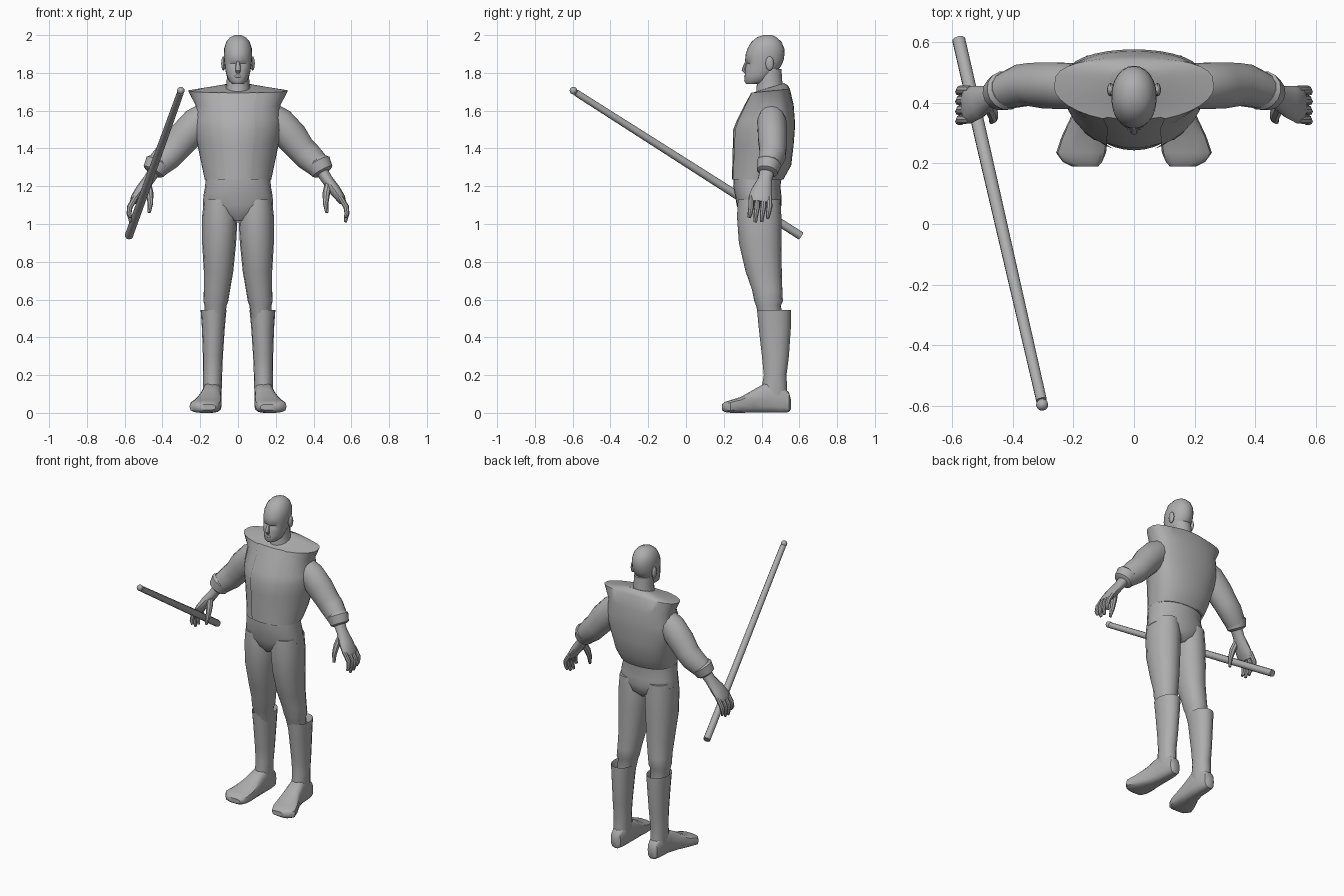
import bpy, bmesh, math
from mathutils import Vector

grey = bpy.data.materials.new("plain grey")
grey.diffuse_color = (0.42, 0.42, 0.42, 1)


def finish(name, bm, mirror=False, angle=40):
    bmesh.ops.recalc_face_normals(bm, faces=bm.faces)
    for f in bm.faces:
        f.smooth = True
    for e in bm.edges:
        if len(e.link_faces) == 2 and e.calc_face_angle() > math.radians(angle):
            e.smooth = False
    me = bpy.data.meshes.new(name)
    bm.to_mesh(me)
    bm.free()
    me.materials.append(grey)
    ob = bpy.data.objects.new(name, me)
    bpy.context.collection.objects.link(ob)
    if mirror:
        m = ob.modifiers.new("mirror", 'MIRROR')
        m.use_mirror_merge = False
    return ob


def loft(name, rings, mirror=False, caps=True, skip=None):
    """Skin a list of rings; skip(ring, segment) leaves a face out."""
    bm = bmesh.new()
    vs = [[bm.verts.new(p) for p in r] for r in rings]
    n = len(rings[0])
    for i in range(len(vs) - 1):
        for k in range(n):
            if skip and skip(i, k):
                continue
            j = (k + 1) % n
            bm.faces.new((vs[i][k], vs[i][j], vs[i + 1][j], vs[i + 1][k]))
    if caps:
        bm.faces.new(vs[0])
        bm.faces.new(vs[-1])
    return finish(name, bm, mirror)


def sp(v, e):
    return math.copysign(abs(v) ** e, v)


def flat_ring(z, x0, x1, yf, yb, ym=None, n=16, fe=1.0, be=1.0, tilt=0.0):
    """Horizontal ring starting at the front; fe / be shape front and back."""
    ym = (yf + yb) / 2 if ym is None else ym
    pts = []
    for k in range(n):
        t = 2 * math.pi * k / n
        s, c = math.sin(t), math.cos(t)
        y = ym - (ym - yf) * c ** fe if c > 0 else ym + (yb - ym) * abs(c) ** be
        pts.append(Vector(((x0 + x1) / 2 + (x1 - x0) / 2 * s, y, z + tilt * (y - 0.45))))
    return pts


def tube(name, stations, mirror=False, n=10, ref=(0, 1, 0)):
    """Loft along a path of (x, y, z, radius across, radius along ref)."""
    ps = [Vector(s[:3]) for s in stations]
    rings = []
    for i, s in enumerate(stations):
        d = (ps[min(i + 1, len(ps) - 1)] - ps[max(i - 1, 0)]).normalized()
        v = Vector(ref)
        v = (v - d * v.dot(d)).normalized()
        u = d.cross(v)
        rings.append([ps[i] + u * s[3] * math.cos(a) + v * s[4] * math.sin(a)
                      for a in (2 * math.pi * k / n for k in range(n))])
    return loft(name, rings, mirror)


def ball(name, loc, scale, mirror=False):
    bm = bmesh.new()
    bmesh.ops.create_uvsphere(bm, u_segments=12, v_segments=8, radius=1)
    for v in bm.verts:
        v.co = Vector([l + s * c for l, s, c in zip(loc, scale, v.co)])
    return finish(name, bm, mirror)


# Vest and tunic: z, half width, front y, widest y, back y, tilt
TORSO = [(1.235, .176, .236, .37, .515, 0), (1.31, .192, .238, .40, .557, 0),
         (1.42, .215, .241, .43, .57, 0), (1.50, .233, .243, .44, .576, 0),
         (1.55, .233, .263, .445, .576, 0), (1.63, .225, .303, .45, .57, 0),
         (1.705, .264, .338, .45, .55, .1), (1.715, .17, .352, .45, .54, .2),
         (1.725, .085, .37, .445, .52, .3)]


def torso_rings(inset):
    return [flat_ring(z, -w + inset, w - inset, f + inset, b - inset, m, 32, 1.1, .62, t)
            for z, w, f, m, b, t in TORSO]


loft("tunic", torso_rings(.007))
loft("vest", torso_rings(0), caps=False, skip=lambda i, k: k in (0, 1, 30, 31))

# Trousers: hips and legs
HIPS = [(1.015, .04, .31, .46), (1.05, .13, .285, .495), (1.10, .186, .268, .505),
        (1.15, .183, .26, .505), (1.20, .174, .25, .50), (1.27, .17, .252, .51)]
loft("hips", [flat_ring(z, -w, w, f, b, None, 24, .8, .8) for z, w, f, b in HIPS])
LEG = [(1.13, .02, .18, .275, .50), (1.04, .002, .19, .27, .505), (.90, .01, .19, .28, .506),
       (.75, .025, .181, .315, .507), (.65, .042, .181, .35, .51), (.59, .052, .183, .362, .513),
       (.57, .06, .178, .37, .503), (.49, .07, .172, .39, .51)]
loft("leg", [flat_ring(z, a, b, f, k, None, 16, .85, .85) for z, a, b, f, k in LEG], True)

# Boots: open shaft, then foot lofted from heel to toe
SHAFT = [(.50, .075, .185, .39, .54), (.545, .061, .198, .376, .557), (.45, .07, .191, .385, .555),
         (.30, .08, .186, .402, .545), (.20, .084, .185, .412, .532), (.13, .086, .184, .40, .535),
         (.05, .09, .18, .40, .54)]
loft("boot_shaft", [flat_ring(z, a, b, f, k, None, 16, .9, .9) for z, a, b, f, k in SHAFT], True)
FOOT = [(.556, .12, .155, .02, .07), (.545, .10, .17, .003, .11), (.50, .09, .18, 0, .15),
        (.43, .088, .186, 0, .165), (.36, .088, .205, 0, .125), (.29, .086, .238, 0, .085),
        (.235, .092, .257, 0, .068), (.205, .105, .235, .004, .058), (.19, .118, .205, .015, .045)]
foot = []
for y, a, b, lo, hi in FOOT:
    ring = []
    for k in range(14):
        t = 2 * math.pi * k / 14
        ring.append(Vector(((a + b) / 2 + (b - a) / 2 * sp(math.cos(t), .7), y,
                            (lo + hi) / 2 + (hi - lo) / 2 * sp(math.sin(t), .6))))
    foot.append(ring)
loft("boot_foot", foot, True)

# Arms, cuffs and palms
tube("arm", [(.15, .45, 1.585, .07, .065), (.215, .455, 1.535, .086, .078),
             (.285, .457, 1.46, .086, .078), (.335, .46, 1.395, .076, .073),
             (.37, .457, 1.36, .076, .071), (.43, .437, 1.305, .064, .06)], True, 14)
tube("cuff", [(.418, .443, 1.33, .06, .058), (.423, .44, 1.322, .07, .066),
              (.447, .43, 1.278, .06, .056), (.452, .428, 1.27, .045, .042)], True, 14)
tube("palm", [(.44, .43, 1.285, .033, .04), (.472, .418, 1.235, .03, .038),
              (.512, .402, 1.18, .031, .055), (.545, .392, 1.135, .025, .062),
              (.555, .39, 1.115, .018, .058)], True, 12)

# Fingers and thumb
for i, (y, tip) in enumerate([(.345, 1.035), (.377, 1.01), (.41, 1.012), (.442, 1.03)]):
    tube("finger_%d" % (i + 1), [(.54, y, 1.145, .015, .014), (.573, y, 1.09, .015, .015),
                                 (.577, y - .006, 1.055, .013, .013),
                                 (.568, y - .01, tip, .008, .009)], True, 8)
tube("thumb", [(.482, .40, 1.225, .02, .02), (.468, .368, 1.165, .02, .02),
               (.464, .348, 1.11, .015, .015), (.47, .337, 1.06, .008, .008)], True, 8)

# Neck and head, with sunken eye sockets
NECK = [(1.65, .08, .36, .53), (1.70, .066, .372, .517), (1.75, .06, .376, .51),
        (1.82, .058, .38, .505)]
loft("neck", [flat_ring(z, -w, w, f, b) for z, w, f, b in NECK])
HEAD = [(1.742, .03, .318, .40), (1.757, .048, .308, .44), (1.785, .06, .311, .465),
        (1.81, .066, .313, .485), (1.835, .07, .315, .502), (1.85, .072, .316, .51),
        (1.868, .074, .313, .517), (1.90, .075, .316, .522), (1.93, .073, .326, .52),
        (1.965, .062, .347, .505), (1.988, .042, .375, .48), (2.0, .016, .41, .455)]
head = []
for z, w, f, b in HEAD:
    ring = flat_ring(z, -w, w, f, b, None, 24, .9, .95)
    for p in ring:
        if z == 1.85 and .012 < abs(p.x) < .05 and p.y < .38:
            p.y += .011
    head.append(ring)
loft("head", head)
tube("nose", [(0, .325, 1.865, .006, .008), (0, .313, 1.84, .013, .009),
              (0, .309, 1.815, .014, .015), (0, .318, 1.80, .012, .008)], False, 8)
ball("mouth", (0, .314, 1.782), (.024, .006, .007))
ball("ear", (.077, .443, 1.85), (.012, .022, .038), True)

# Staff held in one hand, with a small knob on the front end
END, TIP = Vector((-.578, .608, .937)), Vector((-.305, -.582, 1.695))


def on_staff(t, r):
    return (*END.lerp(TIP, t), r, r)


tube("staff", [on_staff(0, .022), on_staff(.3, .022), on_staff(1, .018)], False, 10, (1, 0, 0))
tube("staff_neck", [on_staff(.99, .011), on_staff(1.012, .011)], False, 8, (1, 0, 0))
ball("staff_knob", (-.303, -.596, 1.706), (.02, .02, .02))
